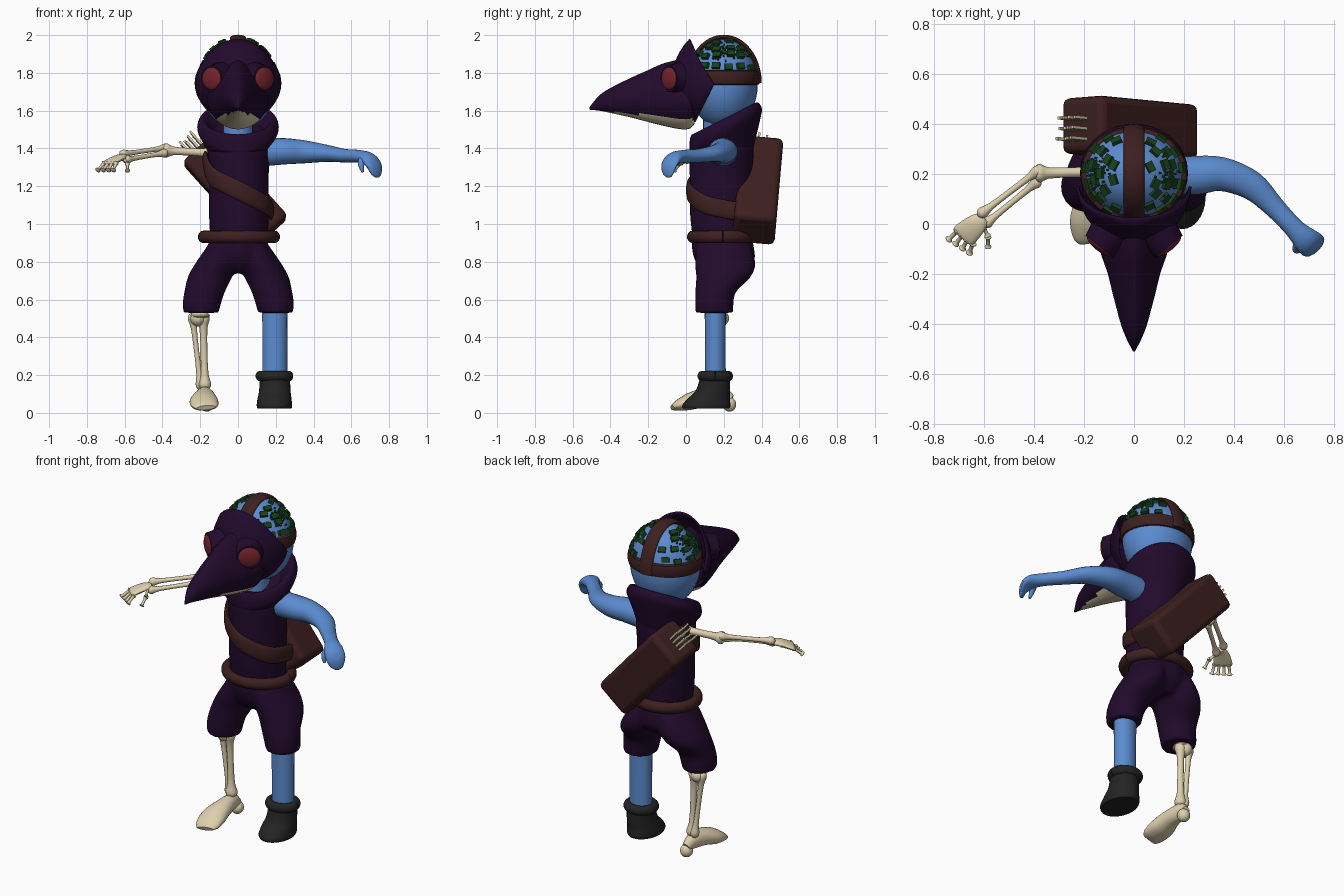
import bpy, bmesh, random
from math import sin, cos, pi, radians
from mathutils import Vector, Matrix

random.seed(4)
if "Cube" in bpy.data.objects:
    bpy.data.objects.remove(bpy.data.objects["Cube"])

X, Y, Z = Vector((1, 0, 0)), Vector((0, 1, 0)), Vector((0, 0, 1))


def material(name, r, g, b):
    m = bpy.data.materials.new(name)
    m.use_nodes = True
    m.diffuse_color = (r, g, b, 1)
    bsdf = m.node_tree.nodes["Principled BSDF"]
    bsdf.inputs["Base Color"].default_value = (r, g, b, 1)
    bsdf.inputs["Roughness"].default_value = 0.8
    return m


BLUE = material("blue skin", 0.105, 0.26, 0.63)
PURPLE = material("dark purple cloth", 0.0155, 0.003, 0.025)
BROWN = material("brown leather", 0.048, 0.014, 0.014)
BONE = material("bone", 0.73, 0.63, 0.42)
BLACK = material("black rubber", 0.017, 0.017, 0.018)
GREEN = material("dark green", 0.009, 0.052, 0.011)
RED = material("red glass", 0.18, 0.017, 0.026)


def finish(bm, name, *mats, rule=None):
    bmesh.ops.recalc_face_normals(bm, faces=bm.faces)
    if rule:
        for f in bm.faces:
            f.material_index = rule(f.calc_center_median())
    mesh = bpy.data.meshes.new(name)
    bm.to_mesh(mesh)
    bm.free()
    ob = bpy.data.objects.new(name, mesh)
    bpy.context.collection.objects.link(ob)
    for m in mats:
        mesh.materials.append(m)
    bpy.ops.object.select_all(action='DESELECT')
    ob.select_set(True)
    bpy.context.view_layer.objects.active = ob
    bpy.ops.object.shade_smooth_by_angle(angle=radians(40))
    return ob


def spline(rows, n=4):
    """Smooth curve through rows of numbers."""
    rows = [Vector(r) for r in rows]
    out = []
    for i in range(len(rows) - 1):
        a, b, c, d = (rows[min(max(i + k, 0), len(rows) - 1)] for k in (-1, 0, 1, 2))
        for k in range(n):
            t = k / n
            out.append(b + (c - a) * t / 2 + (a - b * 2.5 + c * 2 - d / 2) * t * t
                       + (b * 1.5 - a / 2 - c * 1.5 + d / 2) * t ** 3)
    return out + [rows[-1]]


def loft(bm, rows, frame=None, ref=Z, seg=20, n=4):
    """Ellipses (x, y, z, a, b) joined along a path; a lies along ref."""
    rows = spline(rows, n)
    rings = []
    for i, r in enumerate(rows):
        c = Vector(r[:3])
        if frame:
            u, v = frame
        else:
            t = (Vector(rows[min(i + 1, len(rows) - 1)][:3]) - Vector(rows[max(i - 1, 0)][:3])).normalized()
            u = (ref - t * ref.dot(t)).normalized()
            v = t.cross(u)
        rings.append([bm.verts.new(c + u * max(r[3], .001) * cos(2 * pi * k / seg)
                                   + v * max(r[4], .001) * sin(2 * pi * k / seg)) for k in range(seg)])
    for p, q in zip(rings, rings[1:]):
        for k in range(seg):
            bm.faces.new((p[k], p[k - 1], q[k - 1], q[k]))
    bm.faces.new(rings[0])
    bm.faces.new(rings[-1])


def ball(bm, at, size, rot=Matrix()):
    m = Matrix.Translation(at) @ rot @ Matrix.Diagonal((*size, 1))
    bmesh.ops.create_uvsphere(bm, u_segments=32, v_segments=20, radius=1, matrix=m)


def box(bm, at, size, rot=Matrix()):
    m = Matrix.Translation(at) @ rot @ Matrix.Diagonal((*size, 1))
    bmesh.ops.create_cube(bm, size=1, matrix=m)


def bone(bm, p, q, r, ref=Y):
    """Shaft with a knob at each end."""
    p, q = Vector(p), Vector(q)
    half = [(0, .3), (.03, 1.4), (.09, 1.7), (.2, 1.05), (.5, .9)]
    prof = half + [(1 - t, k) for t, k in half[-2::-1]]
    loft(bm, [(*p.lerp(q, t), r * k, r * k) for t, k in prof], ref=ref, seg=12, n=2)


def ring(name, at, major, minor, squash, mat):
    bm = bmesh.new()
    path = [(at[0] + major * cos(a), at[1] + major * squash * sin(a), at[2], minor, minor * .9)
            for a in (2 * pi * k / 40 for k in range(41))]
    loft(bm, path, ref=Z, seg=14, n=1)
    return finish(bm, name, mat)


UPRIGHT, FORWARD = (X, Y), (X, Z)

# Head, with neck
bm = bmesh.new()
ball(bm, (0, .2, 1.74), (.202, .18, .24))
loft(bm, [(0, .17, 1.38, .08, .08), (0, .17, 1.6, .08, .08)], UPRIGHT)
finish(bm, "head", BLUE)

# Cap straps: one around the head, one over the crown
bm = bmesh.new()
loft(bm, [(0, .2, z, .21 + d, .186 + d) for z, d in
          ((1.735, -.02), (1.74, 0), (1.775, .006), (1.81, 0), (1.815, -.02))], UPRIGHT, seg=40, n=2)
finish(bm, "head_band", BROWN)
bm = bmesh.new()
loft(bm, [(0, .2 + .187 * cos(a), 1.745 + .243 * sin(a), .042, .014)
          for a in (radians(5 * k) for k in range(33))], ref=X, n=1)
finish(bm, "crown_strap", BROWN)

# Green blocks studded over the dome
bm = bmesh.new()


def stud(lat, lon, size):
    d = Vector((cos(lat) * cos(lon), cos(lat) * sin(lon), sin(lat)))
    p = Vector((d.x * .206, .2 + d.y * .182, 1.74 + d.z * .242))
    if abs(p.x) > .055 and p.y > .02:
        box(bm, p, size, d.to_track_quat('Z', 'Y').to_matrix().to_4x4())


for lat, count in ((24, 16), (38, 14), (52, 11), (66, 8)):
    for k in range(count):
        stud(radians(lat + random.uniform(-4, 4)), 2 * pi * (k + random.uniform(.35, .65)) / count,
             (.042, .03, .026))
for side in (0, pi):
    for k in range(55):
        stud(random.gauss(radians(42), .16), side + random.gauss(0, .3), (.008, .008, .012))
finish(bm, "cap_studs", GREEN)

# Face mask: open shell, trimmed behind the cheeks and brow
bm = bmesh.new()
ball(bm, (0, .17, 1.75), (.232, .255, .24))
for co, no in (((0, .15, 1.74), (0, 1, .65)), ((0, .15, 1.74), (0, 1, -.5)), ((0, 0, 1.53), (0, 0, -1))):
    bmesh.ops.bisect_plane(bm, geom=bm.verts[:] + bm.edges[:] + bm.faces[:], plane_co=co,
                           plane_no=no, clear_outer=True)
for v in bm.verts:
    v.co.z += max(0, v.co.z - 1.85) * .4
shell = finish(bm, "face_mask", PURPLE)
shell.modifiers.new("thickness", 'SOLIDIFY').thickness = .01

# Beak, narrowing to a ridge above, with pale underside
bm = bmesh.new()
loft(bm, [(0, y, (t + b) / 2, w, (t - b) / 2) for y, t, b, w in (
    (-.51, 1.62, 1.605, .004), (-.46, 1.68, 1.6, .03), (-.4, 1.72, 1.588, .053), (-.3, 1.77, 1.566, .08),
    (-.2, 1.815, 1.54, .107), (-.12, 1.85, 1.52, .135), (-.03, 1.87, 1.502, .16),
    (.02, 1.86, 1.505, .165), (.045, 1.84, 1.53, .15))], FORWARD, seg=32)
for v in bm.verts:
    v.co.x *= 1 - 2.6 * max(0, v.co.z - 1.67)
finish(bm, "beak", PURPLE, BONE, rule=lambda c: int(c.z < 1.605 - (c.y + .51) * .09))

# Goggles
for side, label in ((1, "left"), (-1, "right")):
    face = Vector((side * .62, -.78, 0)).normalized()
    turn = face.to_track_quat('Z', 'Y').to_matrix().to_4x4()
    at = Vector((side * .138, -.088, 1.77))
    bm = bmesh.new()
    bmesh.ops.create_cone(bm, cap_ends=True, segments=28, radius1=.09, radius2=.07, depth=.09,
                          matrix=Matrix.Translation(at - face * .042) @ turn)
    finish(bm, label + "_goggle_rim", PURPLE)
    bm = bmesh.new()
    ball(bm, at, (.063, .06, .02), turn)
    finish(bm, label + "_lens", RED)

# Torso and flared collar, higher at the back
bm = bmesh.new()
loft(bm, [(.005, .19, .9, .15, .15), (.005, .185, 1.05, .158, .163), (.005, .185, 1.25, .157, .165),
          (.003, .19, 1.4, .165, .168), (0, .2, 1.46, .14, .14)], UPRIGHT, seg=32)
finish(bm, "torso", PURPLE)
bm = bmesh.new()
loft(bm, [(0, .195, 1.36, .15, .15), (0, .2, 1.43, .18, .175), (0, .21, 1.5, .215, .192),
          (0, .205, 1.55, .205, .182), (0, .2, 1.56, .18, .16), (0, .2, 1.5, .13, .11)], UPRIGHT, seg=36)
for v in bm.verts:
    v.co.z += (v.co.y - .21) * .5 * min(1, max(0, (v.co.z - 1.36) / .12))
finish(bm, "collar", PURPLE)

# Trousers, melted into one cloth surface
bm = bmesh.new()
loft(bm, [(0, .19, .96, .145, .15), (0, .195, .88, .16, .165), (0, .205, .8, .17, .155),
          (0, .2, .74, .1, .1)], UPRIGHT)
for s, dx in ((1, .008), (-1, -.005)):
    loft(bm, [(s * x + dx, y, z, a, b) for x, y, z, a, b in (
        (.08, .2, .88, .08, .145), (.11, .208, .79, .112, .16), (.143, .198, .72, .118, .145),
        (.172, .157, .64, .108, .108), (.187, .15, .575, .102, .102), (.19, .15, .53, .093, .1))], UPRIGHT)
trousers = finish(bm, "trousers", PURPLE)
mod = trousers.modifiers.new("melt", 'REMESH')
mod.mode, mod.voxel_size, mod.use_smooth_shade = 'VOXEL', .013, True
mod = trousers.modifiers.new("soften", 'SMOOTH')
mod.factor, mod.iterations = .5, 4

# Belt and shoulder strap
ring("belt", (.005, .195, .932), .188, .033, .85, BROWN)
bm = bmesh.new()
loft(bm, [(x, y, z, .048, .016) for x, y, z in (
    (-.16, .32, 1.4), (-.172, .2, 1.34), (-.135, .085, 1.25), (0, .015, 1.18),
    (.135, .085, 1.11), (.172, .2, 1.08), (.17, .32, 1.06))], ref=Z)
finish(bm, "shoulder_strap", BROWN)

# Slanted back bag with a bundle of sticks
tilt = Matrix.Rotation(radians(-5), 4, 'X') @ Matrix.Rotation(radians(-42), 4, 'Y')
centre = Vector((-.015, .38, 1.18))
bm = bmesh.new()
box(bm, centre, (.225, .225, .59), tilt)
bag = finish(bm, "back_bag", BROWN)
mod = bag.modifiers.new("rounding", 'BEVEL')
mod.width, mod.segments = .03, 3
bm = bmesh.new()
for i in range(4):
    for j in range(3):
        off = Vector((-.05 + .026 * i, -.06 + .042 * j, random.uniform(.28, .31)))
        box(bm, centre + tilt @ off, (.012, .012, .16), tilt)
finish(bm, "stick_bundle", BONE)

# Left arm, flesh
bm = bmesh.new()
out = Vector((1, 1, 0)).normalized()
loft(bm, [(.12, .2, 1.38, .07, .076), (.24, .195, 1.385, .078, .07), (.35, .2, 1.382, .068, .061),
          (.47, .155, 1.374, .058, .045), (.56, .07, 1.362, .043, .036), (.64, -.015, 1.358, .04, .034),
          (.69, -.065, 1.346, .053, .032), (.72, -.088, 1.31, .055, .022), (.733, -.093, 1.265, .036, .013),
          (.733, -.093, 1.247, .014, .006)], ref=out)
loft(bm, [(.66, -.07, 1.35, .02, .02), (.652, -.1, 1.315, .018, .016), (.66, -.11, 1.275, .007, .007)],
     ref=out, seg=12)
finish(bm, "left_arm", BLUE)

# Right arm, skeleton
bm = bmesh.new()
bone(bm, (-.12, .21, 1.375), (-.4, .203, 1.39), .022, Z)
bone(bm, (-.37, .225, 1.405), (-.625, .032, 1.368), .0135, Z)
bone(bm, (-.375, .18, 1.378), (-.605, -.008, 1.338), .0135, Z)
loft(bm, [(-.6, .025, 1.355, .015, .025), (-.63, 0, 1.35, .018, .042), (-.68, -.045, 1.325, .015, .052),
          (-.69, -.055, 1.318, .005, .042)], ref=Z)
for i in range(4):
    bone(bm, (-.705 + .02 * i, -.025 - .017 * i, 1.325), (-.745 + .028 * i, -.065 - .018 * i, 1.282), .009, Z)
bone(bm, (-.605, -.005, 1.345), (-.585, -.05, 1.32), .008, Z)
bone(bm, (-.585, -.05, 1.32), (-.585, -.095, 1.28), .008, Z)
finish(bm, "right_arm_bones", BONE)

# Left leg and boot
bm = bmesh.new()
loft(bm, [(.195, .155, .17, .066, .055), (.195, .155, .4, .066, .055), (.195, .155, .62, .068, .057)], UPRIGHT)
finish(bm, "left_leg", BLUE)
bm = bmesh.new()
loft(bm, [(.193, .108, .022, .09, .122), (.193, .108, .04, .094, .128), (.193, .12, .075, .09, .112),
          (.195, .143, .12, .083, .09), (.195, .155, .2, .08, .078)], UPRIGHT, seg=28)
finish(bm, "left_boot", BLACK)
ring("boot_cuff", (.193, .155, .195), .075, .028, .92, BLACK)

# Right leg, skeleton
bm = bmesh.new()
bone(bm, (-.2, .17, .7), (-.2, .17, .5), .03)
ball(bm, (-.212, .18, .5), (.042, .048, .042))
bone(bm, (-.243, .185, .53), (-.195, .2, .12), .015)
bone(bm, (-.185, .18, .53), (-.175, .19, .12), .02)
finish(bm, "right_leg_bones", BONE)
bm = bmesh.new()
ball(bm, (-.165, .23, .045), (.036, .036, .038))
loft(bm, [(-.17, .24, .07, .025, .025), (-.175, .19, .09, .038, .047), (-.177, .1, .083, .058, .048),
          (-.18, .02, .06, .076, .045), (-.175, -.045, .038, .07, .028), (-.17, -.072, .027, .05, .013)], ref=X)
finish(bm, "right_foot_bones", BONE)
